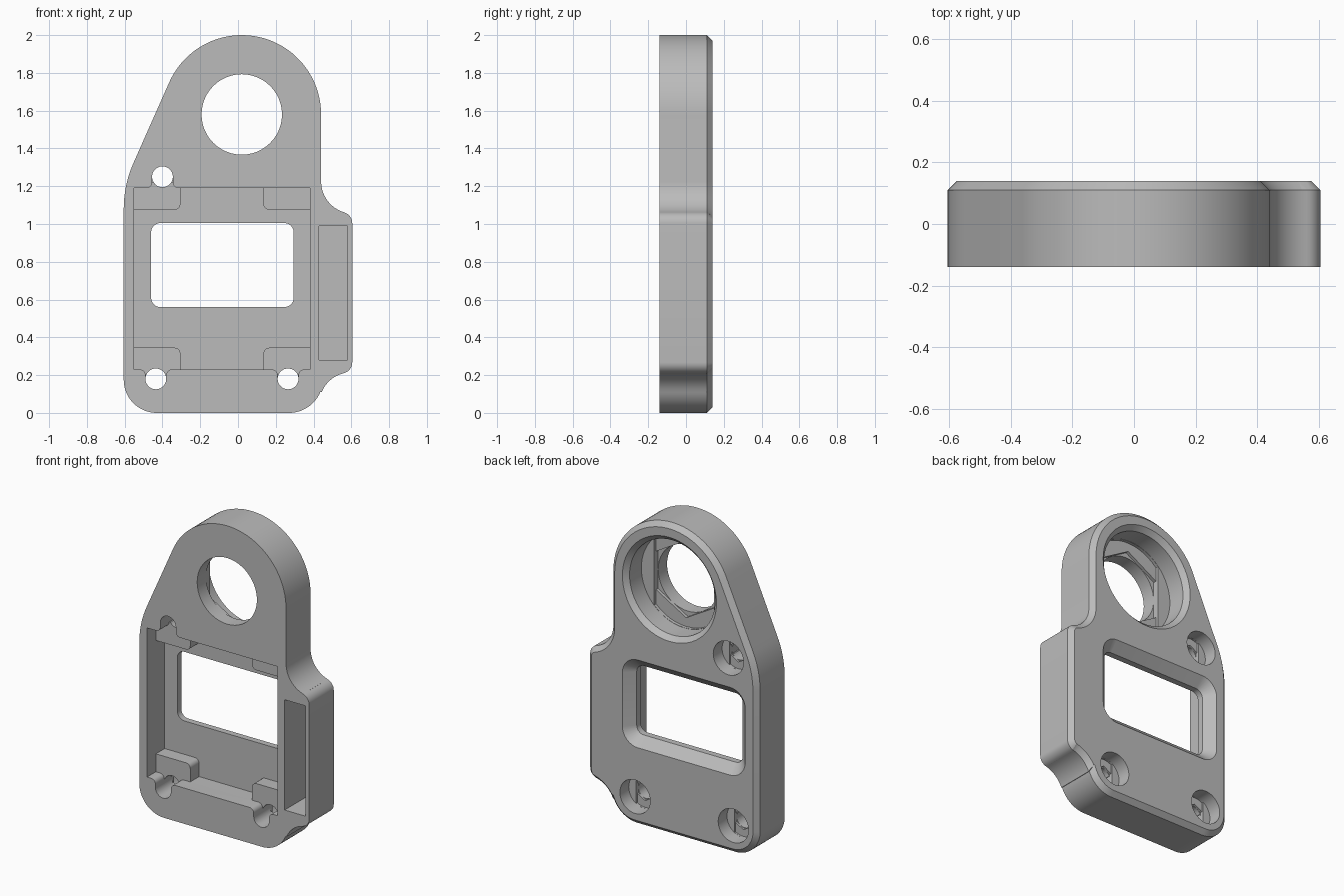
import bpy, bmesh
from math import sin, cos, acos, radians, degrees, pi
from mathutils import Vector

cube = bpy.data.objects.get("Cube")
if cube:
    bpy.data.objects.remove(cube, do_unlink=True)

FRONT, BACK, OVER = -0.14, 0.14, 0.02

grey = bpy.data.materials.new("plain grey")
grey.use_nodes = True
grey.diffuse_color = (0.5, 0.5, 0.5, 1)
grey.node_tree.nodes["Principled BSDF"].inputs["Base Color"].default_value = (0.5, 0.5, 0.5, 1)


def arc(cx, cz, r, a0, a1, n=12):
    return [Vector((cx + r * cos(radians(a0 + (a1 - a0) * i / n)),
                    cz + r * sin(radians(a0 + (a1 - a0) * i / n)))) for i in range(n + 1)]


def circle(cx, cz, r, n=64):
    return arc(cx, cz, r, 0, 360, n)[:-1]


def rect(x0, x1, z0, z1, r=0.0):
    if not r:
        return [Vector(p) for p in ((x0, z0), (x1, z0), (x1, z1), (x0, z1))]
    return (arc(x0 + r, z0 + r, r, 180, 270, 8) + arc(x1 - r, z0 + r, r, 270, 360, 8)
            + arc(x1 - r, z1 - r, r, 0, 90, 8) + arc(x0 + r, z1 - r, r, 90, 180, 8))


def offset(pts, d):
    """Move a counter-clockwise outline outward by d."""
    out = []
    for i, p in enumerate(pts):
        a = (p - pts[i - 1]).normalized()
        b = (pts[(i + 1) % len(pts)] - p).normalized()
        na, nb = Vector((a.y, -a.x)), Vector((b.y, -b.x))
        out.append(p + (na + nb) * (d / (1 + na.dot(nb))))
    return out


def loft(name, pts, sections):
    """Solid along y; each section is (y, outward offset)."""
    bm = bmesh.new()
    rings = [[bm.verts.new((p.x, y, p.y)) for p in (offset(pts, d) if d else pts)]
             for y, d in sections]
    n = len(pts)
    for lo, hi in zip(rings, rings[1:]):
        for i in range(n):
            j = (i + 1) % n
            bm.faces.new((lo[i], lo[j], hi[j], hi[i]))
    bm.faces.new(rings[0])
    bm.faces.new(rings[-1])
    bmesh.ops.recalc_face_normals(bm, faces=bm.faces)
    mesh = bpy.data.meshes.new(name)
    bm.to_mesh(mesh)
    bm.free()
    mesh.materials.append(grey)
    ob = bpy.data.objects.new(name, mesh)
    bpy.context.collection.objects.link(ob)
    return ob


def combine(tool, operation="DIFFERENCE"):
    bpy.context.view_layer.objects.active = body
    mod = body.modifiers.new(tool.name, "BOOLEAN")
    mod.operation, mod.solver, mod.object = operation, "EXACT", tool
    bpy.ops.object.modifier_apply(modifier=mod.name)
    bpy.data.objects.remove(tool, do_unlink=True)


def cut(pts, *sections):
    combine(loft("cutter", pts, sections))


# Plate outline, counter-clockwise from the right of the eye
outline = (arc(0.02, 1.58, 0.42, 0, 156, 40)
           + arc(-0.005, 1.08, 0.60, 156, 180, 10)
           + arc(-0.43, 0.175, 0.175, 180, 270, 16)
           + arc(0.27, 0.18, 0.18, 270, 337.8, 14)
           + arc(0.60, 0.045, 0.17, 157.8, 104, 10)
           + arc(0.545, 0.268, 0.06, -76, 0, 8)
           + arc(0.545, 1.004, 0.06, 0, 73.6, 8)
           + arc(0.61, 1.225, 0.17, 253.6, 180, 12))
body = loft("bracket_body", outline, [(FRONT, 0), (0.11, 0), (BACK, -0.03)])

# Front pocket and its four corner tabs
PX, PZ, HX, HZ = -0.085, 0.71, 0.465, 0.48
cut(rect(PX - HX, PX + HX, PZ - HZ, PZ + HZ), (FRONT - OVER, 0), (0.04, 0))
for sx in (-1, 1):
    for sz in (-1, 1):
        inner = arc(HX - 0.215, HZ - 0.085, 0.03, 180, 270, 6)
        shape = inner + [Vector(p) for p in ((HX + 0.02, HZ - 0.115), (HX + 0.02, HZ + 0.02),
                                             (HX - 0.245, HZ + 0.02))]
        shape = [Vector((PX + sx * p.x, PZ + sz * p.y)) for p in shape]
        if sx * sz < 0:
            shape.reverse()
        combine(loft("corner_tab", shape, [(-0.05, 0), (0.06, 0)]), "UNION")

# Window, flared at the back
cut(rect(-0.46, 0.295, 0.56, 1.005, 0.05), (FRONT, 0), (0.08, 0), (BACK + 0.01, 0.07))

# Deep side slot
cut(rect(0.43, 0.58, 0.28, 0.99), (FRONT - OVER, 0), (0.09, 0))


def stepped_hole(cx, cz, big, small, floor, step, flare):
    """Round recess from the back, then slot, hexagon and through hole."""
    if flare:
        cut(circle(cx, cz, big), (floor, 0), (BACK - flare, 0), (BACK + OVER, flare + OVER))
    else:
        cut(circle(cx, cz, big, 40), (floor, 0), (BACK + OVER, 0))
    top = floor + step / 2
    a = degrees(acos(small * 1.01 / big))
    r = big * 0.995
    cut(arc(cx, cz, r, a, 180 - a) + arc(cx, cz, r, 180 + a, 360 - a), (floor - step, 0), (top, 0))
    hexagon = arc(cx, cz, small * 1.005 / cos(pi / 6), 30, 390, 6)[:-1]
    cut(hexagon, (floor - 2 * step, 0), (top, 0))
    cut(circle(cx, cz, small, 48), (FRONT - OVER, 0), (top, 0))


# Large eye
stepped_hole(0.02, 1.58, 0.305, 0.213, -0.01, 0.02, 0.03)

# Screw holes, each with a notch opening into the pocket
for cx, cz, side in ((-0.40, 1.25, 1), (-0.435, 0.18, -1), (0.265, 0.18, -1)):
    w, f = 0.055, 0.03
    h = abs(cz - (PZ + side * HZ))
    notch = (arc(0, 0, w, 0, 180, 20) + arc(-w - f, f - h, f, 0, -90, 6)
             + [Vector((-w - f, -h - 0.005)), Vector((w + f, -h - 0.005))]
             + arc(w + f, f - h, f, 270, 180, 6))
    notch = [Vector((cx + side * p.x, cz + side * p.y)) for p in notch]
    cut(notch, (FRONT - OVER, 0), (-0.05, 0))
    # Below the tab tops only the round part and its throat continue
    throat = [p for p in notch if abs(p.x - cx) <= w + 0.001 and side * (p.y - cz) > -h + 0.001]
    cut(throat, (FRONT, 0), (0.02, 0))
    stepped_hole(cx, cz, 0.108, w, 0.05, 0.012, 0)

# Smooth curved walls, keep machined edges crisp
bpy.ops.object.select_all(action="DESELECT")
body.select_set(True)
bpy.context.view_layer.objects.active = body
bpy.ops.object.shade_smooth_by_angle(angle=radians(30))
